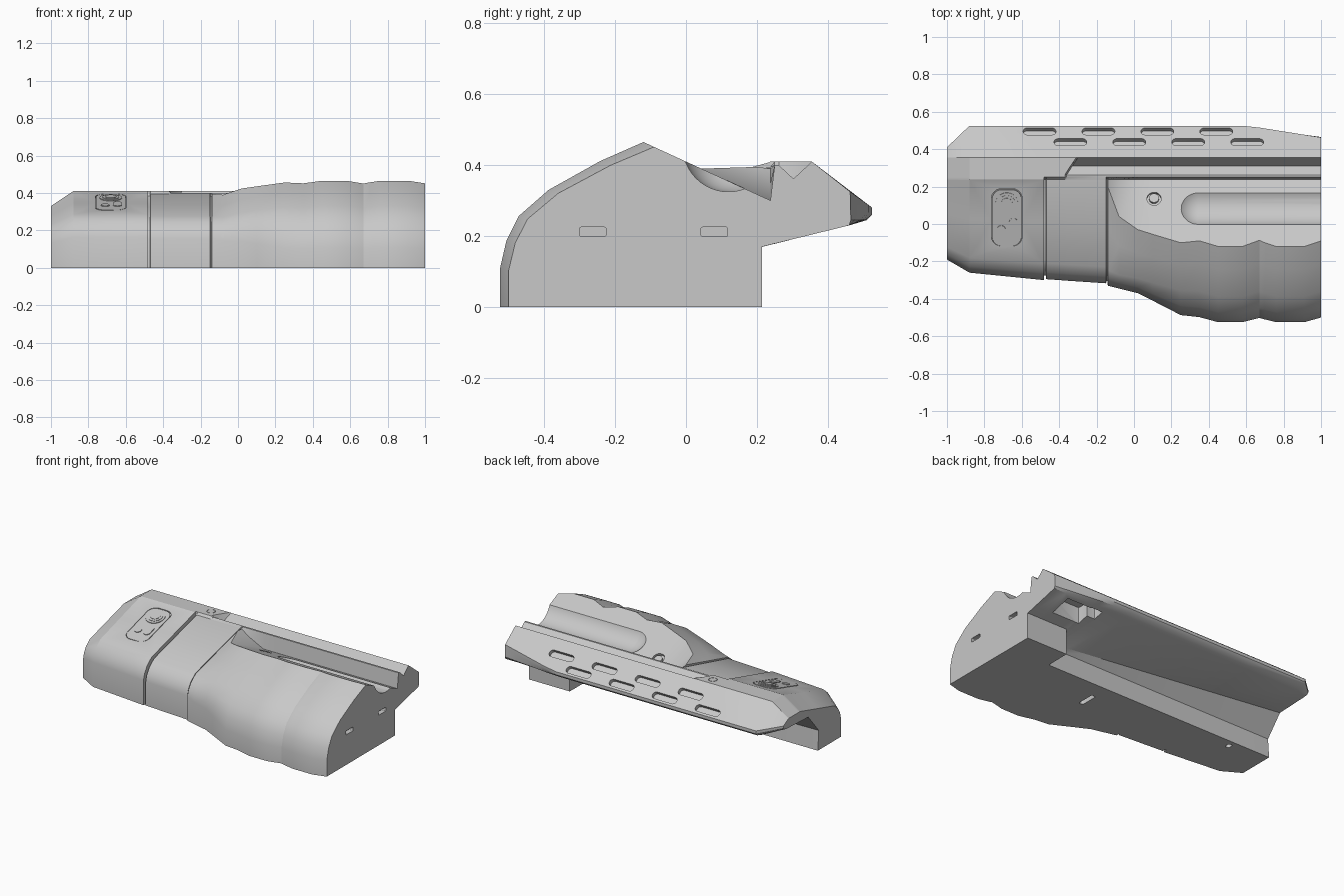
import bpy, bmesh, math
from mathutils import Matrix, Vector

if "Cube" in bpy.data.objects:
    bpy.data.objects.remove(bpy.data.objects["Cube"])

grey = bpy.data.materials.new("matte_grey")
grey.use_nodes = True
grey.diffuse_color = (0.58, 0.58, 0.58, 1)
grey.node_tree.nodes["Principled BSDF"].inputs["Base Color"].default_value = grey.diffuse_color


def make(name, bm):
    bmesh.ops.recalc_face_normals(bm, faces=bm.faces)
    mesh = bpy.data.meshes.new(name)
    bm.to_mesh(mesh)
    bm.free()
    mesh.materials.append(grey)
    obj = bpy.data.objects.new(name, mesh)
    bpy.context.collection.objects.link(obj)
    return obj


def slab(name, loc, w, h, r, depth, rot=None):
    """Rounded-rectangle prism centred on loc, facing along local z."""
    bm = bmesh.new()
    bmesh.ops.create_cone(bm, cap_ends=True, segments=24, radius1=r, radius2=r, depth=depth)
    bmesh.ops.rotate(bm, verts=bm.verts, matrix=Matrix.Rotation(math.pi / 24, 3, 'Z'))
    for v in bm.verts:
        v.co.x += math.copysign(w / 2 - r, v.co.x)
        v.co.y += math.copysign(h / 2 - r, v.co.y)
    bmesh.ops.transform(bm, verts=bm.verts,
                        matrix=Matrix.Translation(loc) @ (rot or Matrix()))
    return make(name, bm)


def cut(target, cutter):
    mod = target.modifiers.new("cut", 'BOOLEAN')
    mod.operation, mod.solver, mod.object = 'DIFFERENCE', 'EXACT', cutter
    bpy.context.view_layer.objects.active = target
    bpy.ops.object.modifier_apply(modifier=mod.name)
    bpy.data.objects.remove(cutter)


# Front curves as fractions from the front wall to the ridge
GRIP = [(0, 0), (0, .23), (.045, .4), (.13, .55), (.34, .71), (.7, .885), (1, 1)]
HEAD = [(0, 0), (0, .4), (.02, .5), (.07, .605), (.16, .7), (.58, .85), (1, 1)]


def shelf(y):
    return .41 - .46 * y


def section(x, front, ridge, top, inner, inset):
    """Closed y-z outline of the shell at one station along x."""
    top = top or shelf(ridge)
    inner = inner or shelf(.238)
    k = min(1, max(0, (x + .14) / .39))
    pts = []
    for (t0, z0), (t1, z1) in zip(HEAD, GRIP):
        t, z = t0 + (t1 - t0) * k, z0 + (z1 - z0) * k
        pts.append((x, front + t * (ridge - front) + inset * (1 - t), z * (top - inset)))
    cap = .33 if x < -.99 else .41
    in_groove = x > -.365
    rail, groove = (.40, .355) if in_groove else (cap, cap)
    skew = .6 if -.38 < x < -.35 else 0
    pts += [(x, .238, inner - inset), (x, .25, rail), (x, .262, rail),
            (x + .05 * skew, .31, groove), (x + .1 * skew, .355, cap)]
    # wing edge, chamfered toward both ends
    if x < -.99:
        edge = [(.41, .30), (.41, .285), (.4, .275), (.38, .27)]
    else:
        k = max(0, (x - .61) / .39)
        edge = [(.525 - .062 * k, .28 + .045 * k), (.525 - .062 * k, .26 + .04 * k),
                (.51 - .045 * k, .245), (.46, .23)]
    # underside: solid foot on the right, hollow sweeping open to the left
    if x > .7:
        edge += [(.215, .17), (.215, .08), (.215, 0)]
    else:
        k = (.7 - x) / 1.7
        edge += [(.075 + .075 * k, .135 + .125 * k), (.055 - .015 * k, .12 + .01 * k), (.05, 0)]
    return [Vector(p) for p in pts + [(x, y, z) for y, z in edge]]


# x, front wall, ridge y, ridge z, inner shelf z, seam inset (0 = follow the shelf plane)
STATIONS = [
    (-1, -.19, .235, .33, .33, 0), (-.88, -.26, .235, .408, .41, 0),
    (-.482, -.30, .235, .408, .41, 0), (-.48, -.30, .235, .408, .41, .025),
    (-.471, -.30, .235, .408, .41, .025), (-.469, -.30, .235, .4, .4, .005),
    (-.37, -.307, .235, .4, .4, .005), (-.36, -.308, .235, .4, .4, .005),
    (-.149, -.322, .235, .4, .4, .005), (-.147, -.325, .235, .4, .4, .02),
    (-.142, -.325, .235, .4, .4, .02), (-.14, -.33, .2, .395, .39, 0),
    (-.08, -.345, .04, .39, .35, 0), (.02, -.37, -.03, 0, 0, 0),
    (.1, -.41, -.055, 0, 0, 0), (.25, -.487, -.1, 0, 0, 0),
    (.35, -.498, -.09, 0, 0, 0), (.45, -.525, -.12, 0, 0, 0),
    (.58, -.525, -.12, 0, 0, 0), (.67, -.502, -.087, 0, 0, 0),
    (.699, -.51, -.1, 0, 0, 0), (.701, -.51, -.1, 0, 0, 0),
    (.76, -.525, -.12, 0, 0, 0), (.91, -.525, -.12, 0, 0, 0), (1, -.5, -.09, 0, 0, 0)]

# Main shell lofted through the stations
bm = bmesh.new()
rings = [[bm.verts.new(p) for p in section(*s)] for s in STATIONS]
for a, b in zip(rings, rings[1:]):
    for i in range(len(a)):
        j = (i + 1) % len(a)
        bm.faces.new((a[i], a[j], b[j], b[i]))
bm.faces.new(rings[0])
bm.faces.new(rings[-1])
bmesh.ops.triangulate(bm, faces=[f for f in bm.faces if len(f.verts) > 4])
shell = make("half_shell", bm)

# Round-ended trough along the shelf
bm = bmesh.new()
bmesh.ops.create_uvsphere(bm, u_segments=48, v_segments=24, radius=.13)
bmesh.ops.rotate(bm, verts=bm.verts, matrix=Matrix.Rotation(math.pi / 48, 3, 'Z'))
for v in bm.verts:
    v.co += Vector((.345 if v.co.x < .001 else 1.3, .12, .455))
cut(shell, make("trough_cutter", bm))

# Two staggered rows of slots on the sloping wing
wing_tilt = Matrix.Rotation(-math.atan2(.13, .17), 4, 'X')
for y, start in ((.495, -.505), (.438, -.34)):
    for i in range(4):
        z = .41 - (y - .355) * .765
        cut(shell, slab("slot", (start + i * .315, y, z), .175, .046, .022, .05, wing_tilt))

# Locating slots in the end face and in the base
end_turn = Matrix.Rotation(math.pi / 2, 4, 'Y') @ Matrix.Rotation(math.pi / 2, 4, 'Z')
for y in (-.263, .08):
    cut(shell, slab("end_slot", (1, y, .212), .075, .026, .005, .06, end_turn))
cut(shell, slab("base_slot", (.26, -.12, 0), .03, .12, .012, .06))
cut(shell, slab("base_hole", (-.73, 0, 0), .03, .04, .012, .06))

# Stepped pocket under the wing
cut(shell, slab("pocket", (.77, .36, .2), .2, .14, .003, .19))
cut(shell, slab("pocket_step", (.65, .4, .2), .08, .07, .003, .19))

# Screw recesses on the shelf and the rail
shelf_tilt = Matrix.Rotation(-math.atan(.46), 4, 'X')
cut(shell, slab("screw_recess", (.107, .135, shelf(.135)), .076, .076, .037, .03, shelf_tilt))
slab("shelf_screw", (.107, .135, shelf(.135) - .01), .052, .052, .025, .02, shelf_tilt)
cut(shell, slab("rail_recess", (-.41, .305, .41), .054, .054, .026, .012))
slab("rail_screw", (-.41, .305, .406), .048, .048, .023, .008)

# Control panel on the sloping left-hand top
SLOPE = .283
panel_tilt = Matrix.Rotation(math.atan(SLOPE), 4, 'X')


def on_panel(x, y, lift=0):
    return (x, y, .408 - SLOPE * (.235 - y) + lift)


cut(shell, slab("panel_recess", on_panel(-.68, .035), .165, .32, .055, .02, panel_tilt))
slab("control_panel", on_panel(-.68, .035, -.008), .157, .312, .051, .016, panel_tilt)
for name, x, y, w, h, lift in (("main_button", -.68, .11, .12, .12, 0),
                               ("main_button_ring", -.68, .11, .09, .09, .003),
                               ("main_button_cap", -.68, .11, .06, .06, .006),
                               ("small_button", -.71, -.03, .046, .046, 0),
                               ("oval_button", -.645, -.01, .046, .085, 0)):
    slab(name, on_panel(x, y, lift), w, h, w / 2 - .001, .009, panel_tilt)

# Smooth shading with crisp edges
for obj in bpy.context.scene.objects:
    if obj.type == 'MESH':
        bpy.ops.object.select_all(action='DESELECT')
        obj.select_set(True)
        bpy.context.view_layer.objects.active = obj
        bpy.ops.object.shade_smooth_by_angle(angle=math.radians(29))
